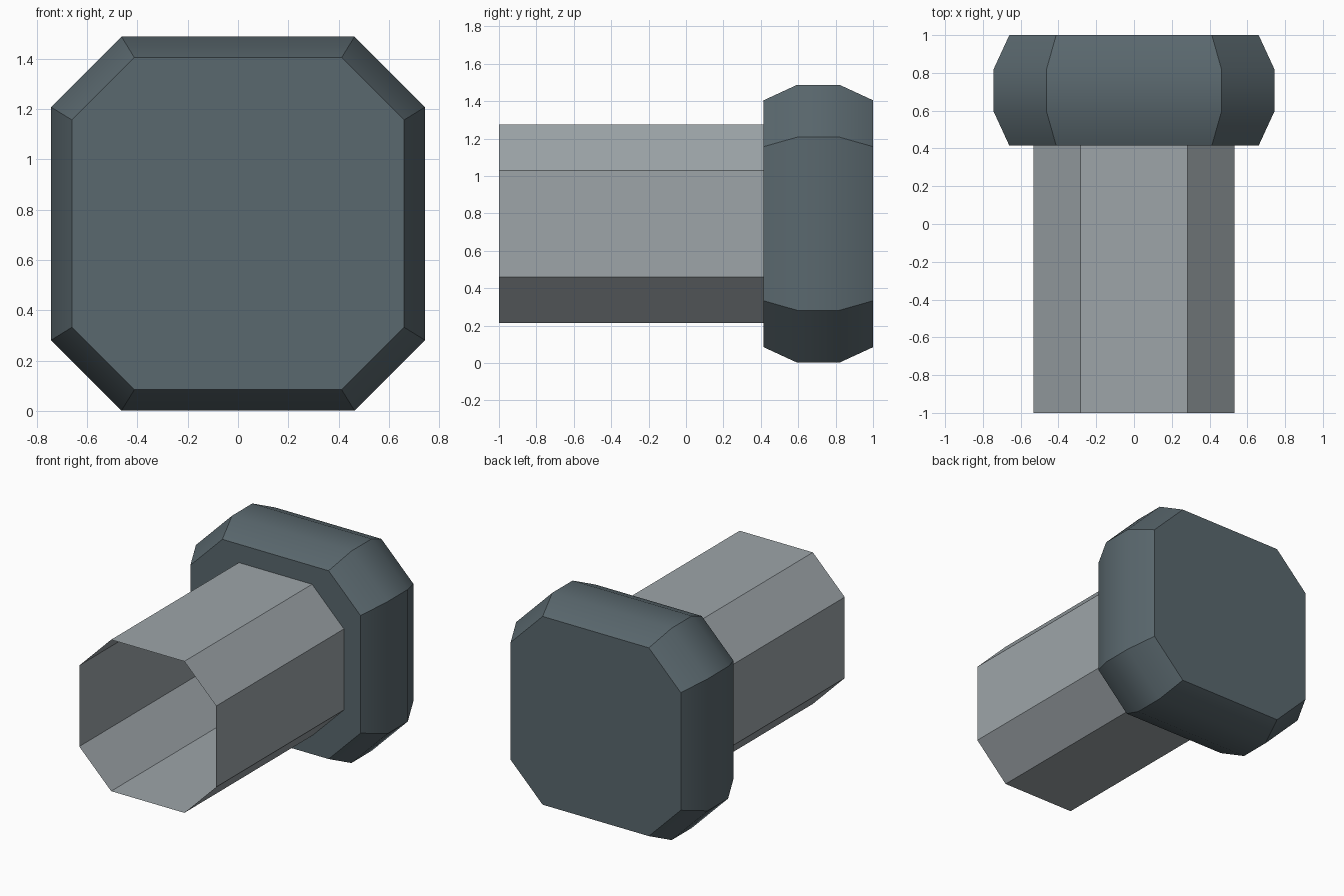
import bpy, bmesh, math

if "Cube" in bpy.data.objects:
    bpy.data.objects.remove(bpy.data.objects["Cube"])

CENTRE_Z = 0.745


def material(name, rgb):
    m = bpy.data.materials.new(name)
    m.diffuse_color = (*rgb, 1)
    m.use_nodes = True
    m.node_tree.nodes["Principled BSDF"].inputs["Base Color"].default_value = m.diffuse_color
    return m


def octagon(half, corner):
    """Chamfered square in x/z, counter-clockwise seen from the front."""
    h, c = half, corner
    return [(h, -c), (h, c), (c, h), (-c, h), (-h, c), (-h, -c), (-c, -h), (c, -h)]


def loft(name, sections, capped, mat):
    """Join octagon sections (y, half width, corner offset) along y."""
    bm = bmesh.new()
    rings = [[bm.verts.new((x, y, z + CENTRE_Z)) for x, z in octagon(h, c)]
             for y, h, c in sections]
    for a, b in zip(rings, rings[1:]):
        for i in range(8):
            j = (i + 1) % 8
            bm.faces.new((a[j], a[i], b[i], b[j]))
    if capped:
        bm.faces.new(rings[0])
        bm.faces.new(rings[-1][::-1])
        bmesh.ops.recalc_face_normals(bm, faces=bm.faces)
    mesh = bpy.data.meshes.new(name)
    bm.to_mesh(mesh)
    bm.free()
    mesh.materials.append(mat)
    ob = bpy.data.objects.new(name, mesh)
    bpy.context.collection.objects.link(ob)
    bpy.ops.object.select_all(action='DESELECT')
    ob.select_set(True)
    bpy.context.view_layer.objects.active = ob
    bpy.ops.object.shade_smooth_by_angle(angle=math.radians(30))
    return ob


dark_steel = material("dark_steel", (0.102, 0.138, 0.156))
light_steel = material("light_steel", (0.337, 0.376, 0.397))

# Head: solid octagonal block with bevelled rims
loft("head", [(0.415, 0.66, 0.412), (0.595, 0.743, 0.463),
              (0.82, 0.743, 0.463), (1.0, 0.66, 0.412)], True, dark_steel)

# Shaft: thin open octagonal tube
loft("shaft", [(-1.0, 0.531, 0.284), (0.415, 0.531, 0.284)], False, light_steel)
